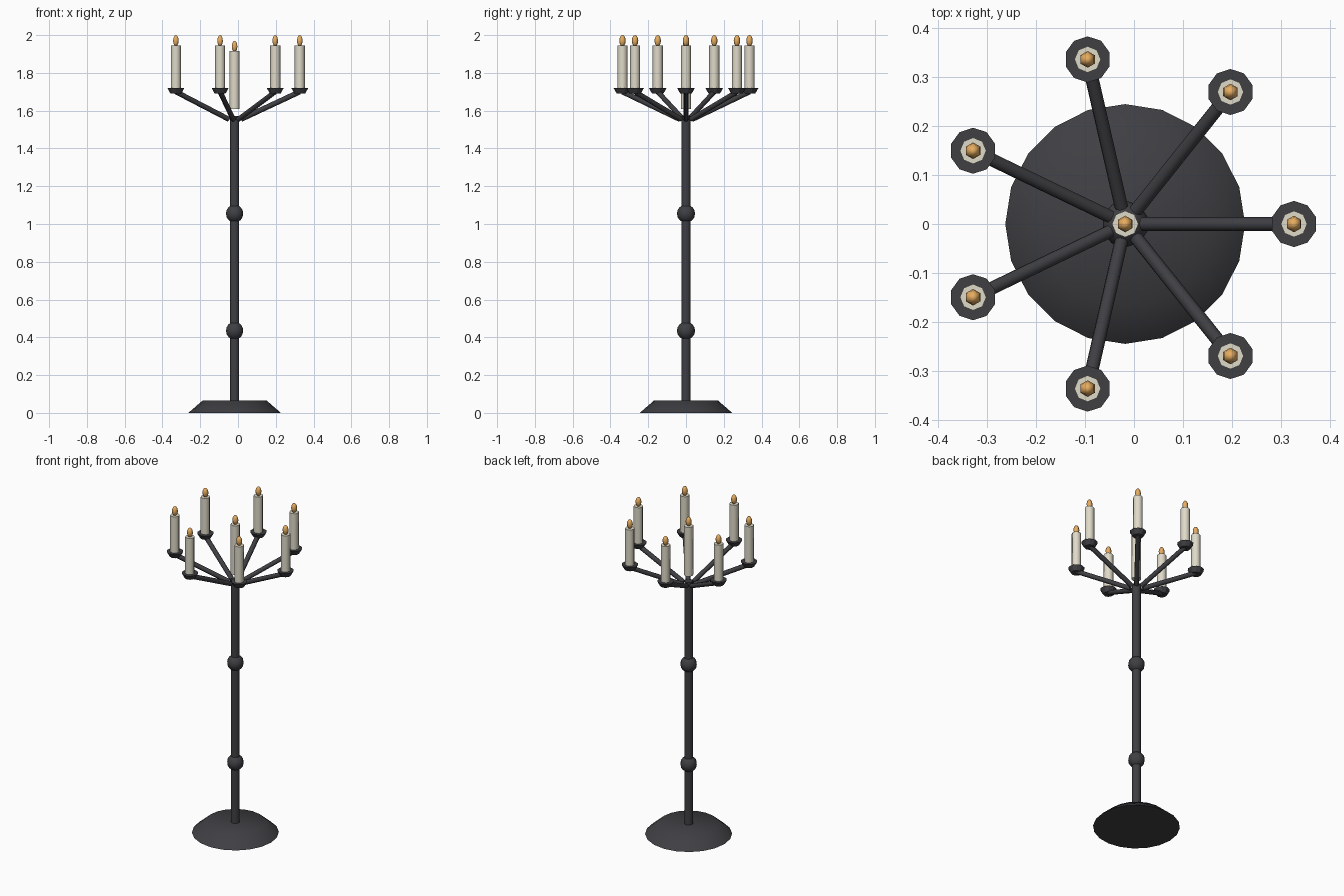
import bpy, bmesh, math
from mathutils import Vector, Matrix

if "Cube" in bpy.data.objects:
    bpy.data.objects.remove(bpy.data.objects["Cube"])

CX = -0.018          # axis of the stand
ARM_R = 0.345        # ring radius of the outer candles


def material(name, rgb):
    m = bpy.data.materials.new(name)
    m.diffuse_color = (*rgb, 1)
    m.use_nodes = True
    m.node_tree.nodes["Principled BSDF"].inputs["Base Color"].default_value = m.diffuse_color
    return m


iron = material("iron", (0.05, 0.05, 0.057))
wax = material("wax", (0.74, 0.7, 0.58))
fire = material("fire", (0.8, 0.42, 0.12))


def finish(bm, name, mat, angle=40):
    me = bpy.data.meshes.new(name)
    bm.to_mesh(me)
    bm.free()
    ob = bpy.data.objects.new(name, me)
    bpy.context.collection.objects.link(ob)
    me.materials.append(mat)
    bpy.ops.object.select_all(action='DESELECT')
    ob.select_set(True)
    bpy.context.view_layer.objects.active = ob
    bpy.ops.object.shade_smooth_by_angle(angle=math.radians(angle))
    return ob


def rod(name, a, b, r1, r2, sides, mat, angle=50):
    """Capped cylinder or cone from point a to point b."""
    a, b = Vector(a), Vector(b)
    d = b - a
    rot = Vector((0, 0, 1)).rotation_difference(d).to_matrix().to_4x4()
    bm = bmesh.new()
    bmesh.ops.create_cone(bm, cap_ends=True, segments=sides, radius1=r1, radius2=r2,
                          depth=d.length, matrix=Matrix.Translation((a + b) / 2) @ rot)
    return finish(bm, name, mat, angle)


def ball(name, pos, r, rz, segs, rings, mat):
    bm = bmesh.new()
    bmesh.ops.create_uvsphere(bm, u_segments=segs, v_segments=rings, radius=1,
                              matrix=Matrix.Translation(pos) @ Matrix.Diagonal((r, r, rz, 1)))
    return finish(bm, name, mat, 80)


def candle(tag, x, y, z0, z1):
    rod("candle_" + tag, (x, y, z0), (x, y, z1), 0.027, 0.027, 8, wax)
    ball("flame_" + tag, (x, y, z1 + 0.025), 0.017, 0.03, 6, 6, fire)


# foot, pole and knobs
rod("base", (CX, 0, 0), (CX, 0, 0.065), 0.245, 0.17, 20, iron, 60)
rod("pole", (CX, 0, 0.05), (CX, 0, 1.572), 0.025, 0.025, 10, iron)
for i, z in enumerate((0.435, 1.055)):
    ball(f"knob_{i}", (CX, 0, z), 0.048, 0.048, 10, 8, iron)

# centre candle
candle("centre", CX, 0, 1.61, 1.915)

# seven arms with drip pans and candles
for i in range(7):
    t = i * math.tau / 7
    c, s = math.cos(t), math.sin(t)
    x, y = CX + ARM_R * c, ARM_R * s
    rod(f"arm_{i}", (CX + 0.035 * c, 0.035 * s, 1.555), (x, y, 1.70), 0.014, 0.014, 8, iron)
    rod(f"drip_pan_{i}", (x, y, 1.69), (x, y, 1.72), 0.03, 0.047, 10, iron, 30)
    candle(str(i), x, y, 1.71, 1.945)
